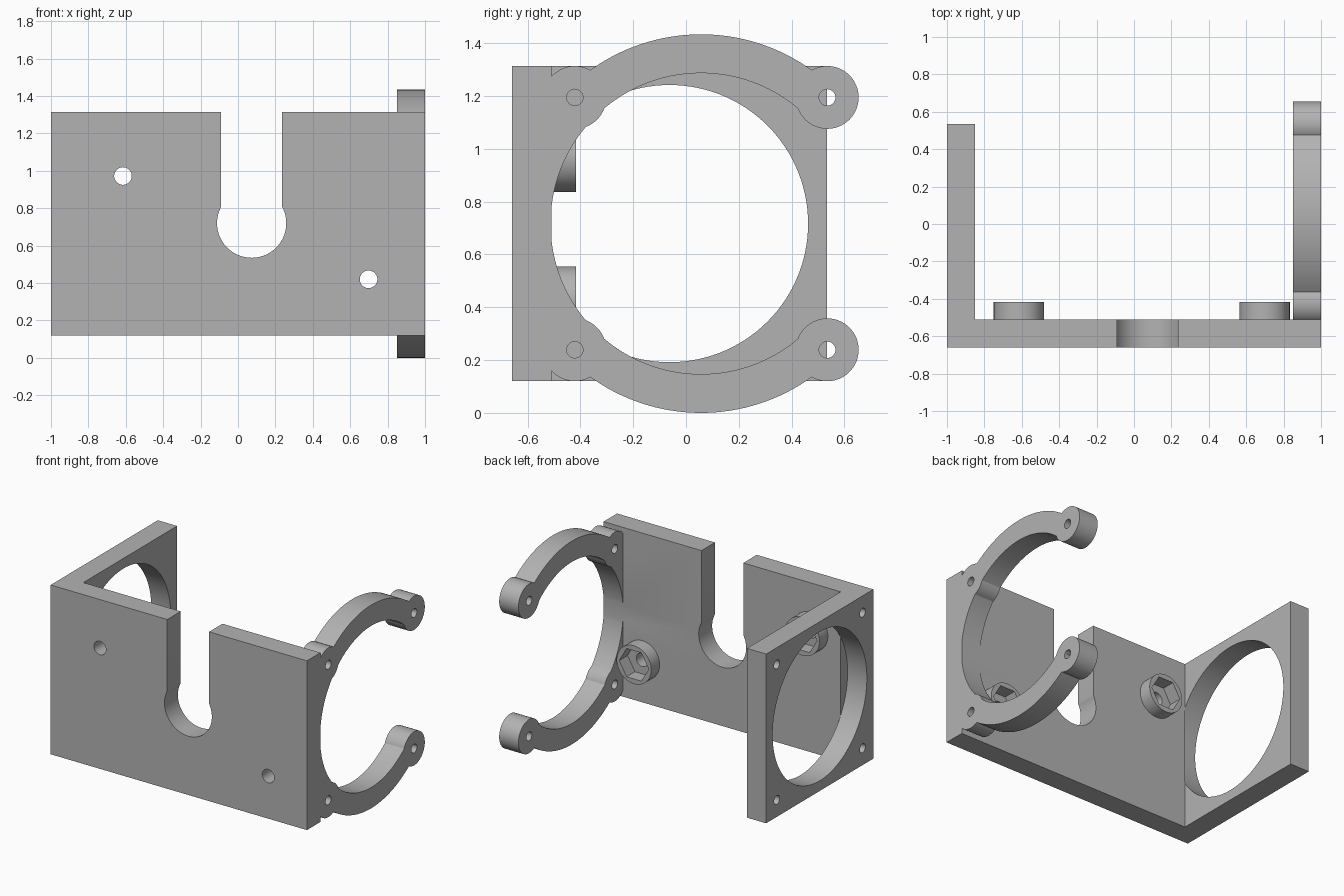
import bpy
import bmesh
from math import cos, sin, pi, radians
from mathutils import Vector

if "Cube" in bpy.data.objects:
    bpy.data.objects.remove(bpy.data.objects["Cube"], do_unlink=True)

grey = bpy.data.materials.new("plain grey")
grey.use_nodes = True
grey.diffuse_color = (0.45, 0.45, 0.45, 1)
grey.node_tree.nodes["Principled BSDF"].inputs["Base Color"].default_value = (0.45, 0.45, 0.45, 1)


def arc(cu, cv, r, start=0, end=360, n=96):
    """Points on an arc; a full circle leaves out the repeated end point."""
    steps = n if end - start == 360 else n - 1
    angles = [radians(start + (end - start) * i / steps) for i in range(n)]
    return [(cu + r * cos(a), cv + r * sin(a)) for a in angles]


def prism(name, points, axis, lo, hi):
    """Extrude a flat outline along x (outline in y, z), y (x, z) or z (x, y)."""
    place = {"x": lambda u, v, w: (w, u, v),
             "y": lambda u, v, w: (u, w, v),
             "z": lambda u, v, w: (u, v, w)}[axis]
    bm = bmesh.new()
    face = bm.faces.new([bm.verts.new(place(u, v, lo)) for u, v in points])
    new = bmesh.ops.extrude_face_region(bm, geom=[face])["geom"]
    verts = [g for g in new if isinstance(g, bmesh.types.BMVert)]
    bmesh.ops.translate(bm, verts=verts, vec=Vector(place(0, 0, hi - lo)))
    bmesh.ops.recalc_face_normals(bm, faces=bm.faces[:])
    mesh = bpy.data.meshes.new(name)
    bm.to_mesh(mesh)
    bm.free()
    mesh.materials.append(grey)
    obj = bpy.data.objects.new(name, mesh)
    bpy.context.collection.objects.link(obj)
    return obj


def combine(target, tool, operation):
    """Apply a boolean and discard the tool."""
    mod = target.modifiers.new("boolean", "BOOLEAN")
    mod.object, mod.operation, mod.solver = tool, operation, "EXACT"
    bpy.context.view_layer.objects.active = target
    bpy.ops.object.modifier_apply(modifier=mod.name)
    bpy.data.objects.remove(tool, do_unlink=True)


BOTTOM, TOP, MID = 0.12, 1.314, 0.717
FRONT, INNER, BACK = -0.66, -0.51, 0.535
PITCH = 0.478                       # screw offset from each opening's centre
RING_Y, SIDE_Y = 0.057, -0.0625
screws = [(sy * PITCH, MID + sz * PITCH) for sy in (-1, 1) for sz in (-1, 1)]

# Front plate and side plate as one angle
bracket = prism("bracket", [(-1, FRONT), (1, FRONT), (1, INNER), (-0.85, INNER),
                            (-0.85, BACK), (-1, BACK)], "z", BOTTOM, TOP)

# Open ring with four screw lugs
ring = prism("open_ring", arc(RING_Y, MID, 0.717, 45, 315, 120)
             + arc(RING_Y, MID, 0.57, 45, 315, 120)[::-1], "x", 0.85, 1)
for dy, z in screws:
    combine(ring, prism("lug", arc(RING_Y + dy, z, 0.119, n=64), "x", 0.85, 1), "UNION")
combine(bracket, ring, "UNION")

# Nut bosses with hexagonal pockets and through holes
for x, z in ((-0.615, 0.972), (0.698, 0.42)):
    combine(bracket, prism("boss", arc(x, z, 0.135, n=64), "y", INNER - 0.05, -0.417), "UNION")
    combine(bracket, prism("nut_pocket", arc(x, z, 0.115, n=6), "y", INNER, -0.3), "DIFFERENCE")
    combine(bracket, prism("bolt_hole", arc(x, z, 0.047, n=48), "y", -0.8, -0.3), "DIFFERENCE")

# Keyhole slot in the front plate
combine(bracket, prism("slot", arc(0.073, 0.72, 0.185, 152, 388) + [(0.236, 1.5), (-0.09, 1.5)],
                       "y", -0.8, -0.4), "DIFFERENCE")

# Large opening in the side plate, blind screw holes around it, and lug holes
combine(bracket, prism("opening", arc(SIDE_Y, MID, 0.525, n=120), "x", -1.1, -0.85), "DIFFERENCE")
for dy, z in screws:
    combine(bracket, prism("blind_hole", arc(SIDE_Y + dy, z, 0.031, n=32), "x", -1.1, -0.9), "DIFFERENCE")
    combine(bracket, prism("lug_hole", arc(RING_Y + dy, z, 0.031, n=32), "x", 0.8, 1.1), "DIFFERENCE")

# Smooth the curved walls and keep the edges crisp
bpy.ops.object.select_all(action="DESELECT")
bracket.select_set(True)
bpy.context.view_layer.objects.active = bracket
bpy.ops.object.shade_smooth_by_angle(angle=radians(30))
